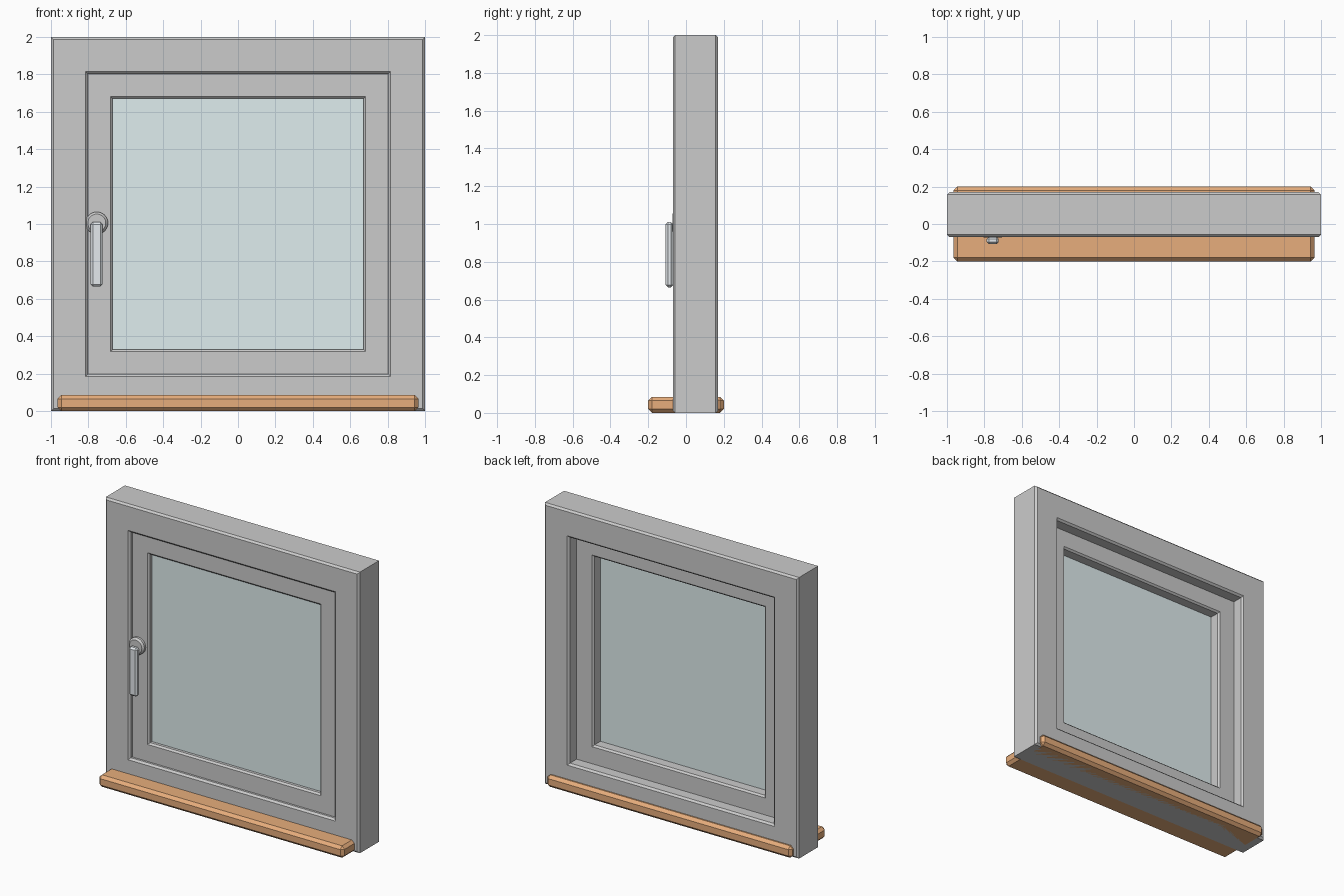
import bpy, bmesh, math

if "Cube" in bpy.data.objects:
    bpy.data.objects.remove(bpy.data.objects["Cube"])


def material(name, rgb):
    m = bpy.data.materials.new(name)
    m.diffuse_color = (*rgb, 1)
    m.use_nodes = True
    m.node_tree.nodes["Principled BSDF"].inputs["Base Color"].default_value = m.diffuse_color
    return m


def finish(name, bm, mat=None):
    bmesh.ops.recalc_face_normals(bm, faces=bm.faces[:])
    me = bpy.data.meshes.new(name)
    bm.to_mesh(me)
    bm.free()
    ob = bpy.data.objects.new(name, me)
    bpy.context.collection.objects.link(ob)
    if mat:
        me.materials.append(mat)
    return ob


def square_frame(name, outer, inner, y0, y1, c):
    """Chamfered profile (half-size, y) swept round a square centred on z = 1."""
    profile = [(outer, y0 + c), (outer - c, y0), (inner + c, y0), (inner, y0 + c),
               (inner, y1 - c), (inner + c, y1), (outer - c, y1), (outer, y1 - c)]
    bm = bmesh.new()
    rings = [[bm.verts.new((sx * h, y, 1 + sz * h)) for h, y in profile]
             for sx, sz in ((-1, -1), (1, -1), (1, 1), (-1, 1))]
    n = len(profile)
    for i in range(4):
        a, b = rings[i], rings[(i + 1) % 4]
        for j in range(n):
            k = (j + 1) % n
            bm.faces.new((a[j], a[k], b[k], b[j]))
    return finish(name, bm)


def box(name, x, y, z, chamfer=0, mat=None):
    """Box from (min, max) ranges with chamfered edges."""
    bm = bmesh.new()
    bmesh.ops.create_cube(bm, size=1)
    for v in bm.verts:
        v.co = [r[0] + (c + 0.5) * (r[1] - r[0]) for c, r in zip(v.co, (x, y, z))]
    if chamfer:
        bmesh.ops.bevel(bm, geom=bm.edges[:], offset=chamfer, segments=1,
                        profile=0.5, affect='EDGES')
    return finish(name, bm, mat)


wood = material("sill_orange", (0.8, 0.42, 0.2))
glass = material("glass_blue", (0.74, 0.85, 0.86))
metal = material("handle_metal", (0.78, 0.82, 0.85))

# Fixed outer frame and the opening sash inside it
square_frame("outer_frame", 1.0, 0.803, -0.07, 0.17, 0.013)
square_frame("sash", 0.815, 0.67, -0.042, 0.083, 0.012)

# Glass pane
box("glass_pane", (-0.675, 0.675), (-0.01, 0.005), (0.325, 1.675), 0, glass)

# Sill running through the bottom of the frame
box("sill", (-0.965, 0.965), (-0.2, 0.2), (0.0, 0.085), 0.02, wood)

# Handle: round chamfered rose and hanging lever
bpy.ops.mesh.primitive_cylinder_add(vertices=32, radius=0.06, depth=0.04,
                                    location=(-0.755, -0.052, 1.005),
                                    rotation=(math.pi / 2, 0, 0))
rose = bpy.context.object
rose.name = "handle_rose"
bev = rose.modifiers.new("chamfer", 'BEVEL')
bev.width = 0.012
bev.segments = 1
bpy.ops.object.shade_smooth_by_angle(angle=math.radians(30))

box("handle_lever", (-0.788, -0.724), (-0.108, -0.068), (0.665, 1.01), 0.012, metal)
